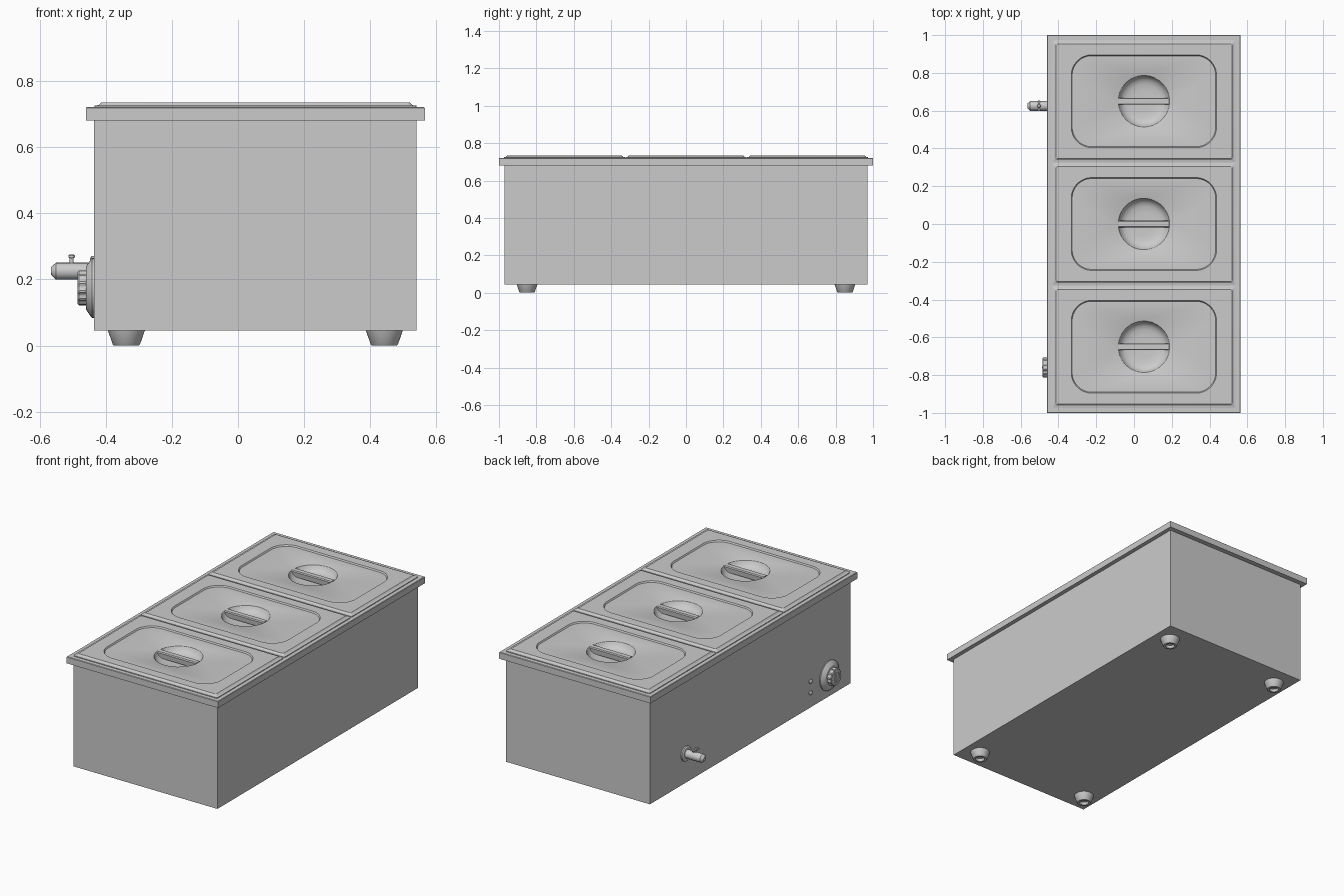
import bpy, math
from math import pi, cos, sin, radians

if "Cube" in bpy.data.objects:
    bpy.data.objects.remove(bpy.data.objects["Cube"])

CX = 0.0525  # centre of the body in x


def rrect(hx, hy, z, r=0.0, n=1):
    """Counter-clockwise rounded rectangle; n points per corner."""
    pts = []
    for q, (sx, sy) in enumerate(((1, 1), (-1, 1), (-1, -1), (1, -1))):
        for i in range(n):
            a = (q + (i + 0.5) / n) * pi / 2
            pts.append((sx * (hx - r) + r * cos(a), sy * (hy - r) + r * sin(a), z))
    return pts


def circle(r, z, n=32, flute=0.0):
    return [(rr * cos(2 * pi * i / n), rr * sin(2 * pi * i / n), z)
            for i in range(n) for rr in [r - (flute if i % 4 < 2 else 0)]]


def loft(name, loops, loc, bottom=True, top=True, rot=(0, 0, 0), angle=30):
    """Skin a stack of equal-length loops."""
    n = len(loops[0])
    verts = [p for l in loops for p in l]
    faces = [(k * n + i, k * n + (i + 1) % n, (k + 1) * n + (i + 1) % n, (k + 1) * n + i)
             for k in range(len(loops) - 1) for i in range(n)]
    if bottom:
        faces.append(tuple(reversed(range(n))))
    if top:
        faces.append(tuple(range(len(verts) - n, len(verts))))
    me = bpy.data.meshes.new(name)
    me.from_pydata(verts, [], faces)
    ob = bpy.data.objects.new(name, me)
    bpy.context.collection.objects.link(ob)
    ob.location, ob.rotation_euler = loc, rot
    bpy.ops.object.select_all(action='DESELECT')
    ob.select_set(True)
    bpy.context.view_layer.objects.active = ob
    bpy.ops.object.shade_smooth_by_angle(angle=radians(angle))
    return ob


def lathe(name, profile, loc, n=32, rot=(0, 0, 0)):
    return loft(name, [circle(r, z, n) for r, z in profile], loc, rot=rot)


def box(name, hx, hy, z0, z1, loc):
    return loft(name, [rrect(hx, hy, z0), rrect(hx, hy, z1)], loc)


# Outer casing, open at the top
loft("casing", [rrect(0.4875, 0.97, 0.045), rrect(0.4875, 0.97, 0.69)], (CX, 0, 0), top=False)

# Overhanging rim frame with an inner wall
loft("rim", [rrect(0.486, 0.968, 0.68), rrect(0.5125, 1.0, 0.68), rrect(0.5125, 1.0, 0.718),
             rrect(0.510, 0.997, 0.7205), rrect(0.455, 0.94, 0.7205), rrect(0.455, 0.94, 0.6)],
     (CX, 0, 0), bottom=False, top=False)

# Cross bars between the pans
for s in (-1, 1):
    box("divider", 0.47, 0.035, 0.66, 0.72, (CX, s * 0.325, 0))

# Three lids: stepped flange, recessed panel, finger dish and handle bar
N = 10
for y in (-0.65, 0, 0.65):
    loops = [rrect(0.487, 0.323, 0.718, 0.01, N), rrect(0.487, 0.323, 0.725, 0.01, N),
             rrect(0.474, 0.312, 0.727, 0.01, N), rrect(0.466, 0.304, 0.735, 0.01, N),
             rrect(0.385, 0.246, 0.735, 0.11, N), rrect(0.380, 0.241, 0.727, 0.105, N)]
    for r, z in ((0.140, 0.727), (0.136, 0.725), (0.132, 0.718), (0.125, 0.705),
                 (0.112, 0.694), (0.092, 0.687), (0.06, 0.684)):
        loops.append(rrect(r, r, z, r, N))
    loft("lid", loops, (CX, y, 0), bottom=False)
    # Handle bar, slightly wider at its foot
    loft("lid_handle", [rrect(0.118, 0.014, 0.69), rrect(0.133, 0.018, 0.722),
                        rrect(0.134, 0.014, 0.728)], (CX, y, 0))

# Tapered feet with a hollow underside
for sx in (-1, 1):
    for y in (-0.85, 0.85):
        lathe("foot", [(0.02, 0.015), (0.026, 0.0), (0.038, 0.0), (0.041, 0.003),
                       (0.056, 0.046)], (CX + sx * 0.39, y, 0))

# Parts on the left wall point along -x
OUT = (0, -pi / 2, 0)
WALL = -0.435

# Drain tap: wall flange, pipe with tapered nozzle, small lever
TY, TZ = 0.625, 0.225
lathe("tap_flange", [(0.046, -0.002), (0.046, 0.008), (0.04, 0.012)], (WALL, TY, TZ), rot=OUT)
lathe("tap_pipe", [(0.026, 0.0), (0.026, 0.115), (0.012, 0.13)], (WALL, TY, TZ), n=16, rot=OUT)
lathe("tap_lever_stem", [(0.006, 0.02), (0.006, 0.04), (0.01, 0.041), (0.01, 0.047),
                         (0.007, 0.05)], (-0.503, TY, TZ), n=12)
box("tap_lever", 0.006, 0.028, 0.036, 0.043, (-0.503, TY, TZ))

# Thermostat dial and fluted knob
KY, KZ = -0.76, 0.174
lathe("dial_plate", [(0.09, -0.002), (0.09, 0.006), (0.084, 0.012), (0.066, 0.024)],
      (WALL, KY, KZ), n=48, rot=OUT)
loft("dial_knob", [circle(0.053, 0.02, 48, 0.005), circle(0.053, 0.046, 48, 0.005),
                   circle(0.049, 0.05, 48, 0.005), circle(0.032, 0.05, 48),
                   circle(0.030, 0.047, 48)], (WALL, KY, KZ), rot=OUT)
pointer = box("knob_pointer", 0.028, 0.006, 0.045, 0.051, (WALL, KY, KZ))
pointer.rotation_euler = OUT

# Two indicator lamps
for z in (0.135, 0.205):
    lathe("indicator_lamp", [(0.013, -0.002), (0.013, 0.004), (0.009, 0.009), (0.004, 0.011)],
          (WALL, -0.58, z), n=16, rot=OUT)
